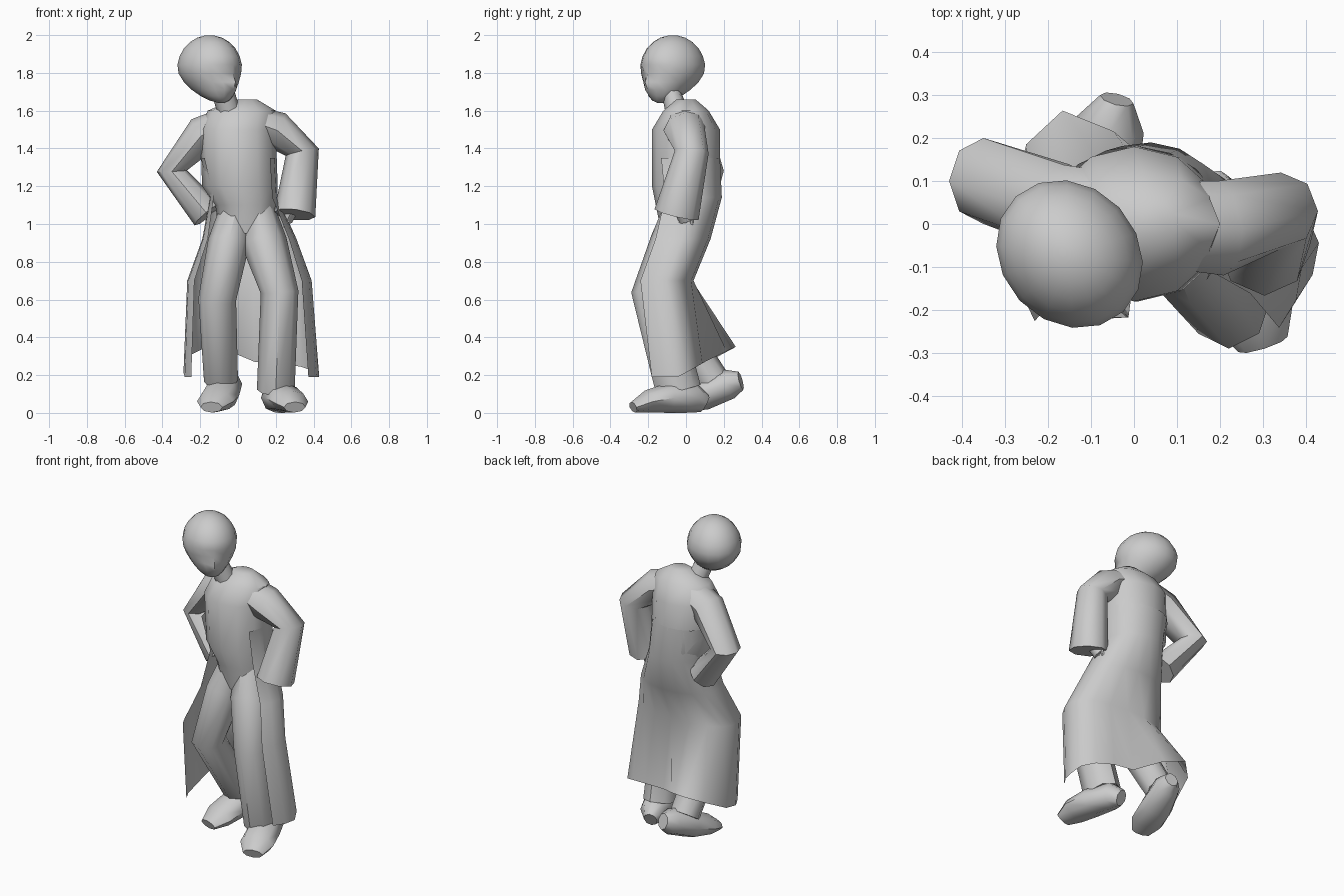
import bpy, bmesh, math
from mathutils import Vector, Matrix

cube = bpy.data.objects.get("Cube")
if cube:
    bpy.data.objects.remove(cube, do_unlink=True)

grey = bpy.data.materials.new("plain grey")
grey.use_nodes = True
grey.diffuse_color = (.6, .6, .6, 1)
grey.node_tree.nodes["Principled BSDF"].inputs["Base Color"].default_value = grey.diffuse_color

AXIS_X, AXIS_Y, AXIS_Z = Matrix.Identity(3)


def loft(name, rings, closed=True):
    """Skin a list of vertex rings; open strips are left uncapped."""
    bm = bmesh.new()
    rows = [[bm.verts.new(point) for point in ring] for ring in rings]
    count = len(rows[0])
    for low, high in zip(rows, rows[1:]):
        for i in range(count if closed else count - 1):
            j = (i + 1) % count
            bm.faces.new((low[i], low[j], high[j], high[i]))
    if closed:
        bm.faces.new(rows[0])
        bm.faces.new(rows[-1])
    bmesh.ops.recalc_face_normals(bm, faces=bm.faces)
    mesh = bpy.data.meshes.new(name)
    bm.to_mesh(mesh)
    bm.free()
    mesh.materials.append(grey)
    part = bpy.data.objects.new(name, mesh)
    bpy.context.collection.objects.link(part)
    bpy.ops.object.select_all(action='DESELECT')
    part.select_set(True)
    bpy.context.view_layer.objects.active = part
    bpy.ops.object.shade_smooth_by_angle(angle=math.radians(50))


def oval(centre, side, depth, count):
    """Ring of points around a centre, spanned by two half axes."""
    angles = [math.tau * i / count for i in range(count)]
    return [Vector(centre) + side * math.cos(a) + depth * math.sin(a) for a in angles]


def tube(name, path, reference=AXIS_Y, count=8):
    """Limb along a path of (centre, half width, half depth)."""
    centres = [Vector(step[0]) for step in path]
    rings = []
    for i, (centre, width, depth) in enumerate(path):
        before, after = centres[max(i - 1, 0)], centres[min(i + 1, len(path) - 1)]
        along = (after - before).normalized()
        side = reference.cross(along).normalized()
        ring = oval(centre, side * width, along.cross(side) * depth, count)
        for point in ring:
            point.z = max(point.z, 0)
        rings.append(ring)
    loft(name, rings)


def shoe(name, heel, toe, lift):
    """Shoe from heel to toe, with the heel lifted off the ground."""
    heel, toe = Vector(heel), Vector(toe)
    profile = ((0, .04, .05), (.15, .08, .08), (.5, .1, .08), (.8, .1, .06), (1, .06, .03))
    path = []
    for part, width, height in profile:
        raised = AXIS_Z * (height + lift * (1 - part) ** 3)
        path.append((heel.lerp(toe, part) + raised, width, height))
    tube(name, path, reference=AXIS_Z)


# Torso, leaning over the hips: (centre x, height, half width, half depth)
torso = ((.05, .95, .15, .13), (.04, 1.1, .16, .16), (.01, 1.2, .2, .18), (0, 1.5, .2, .18),
         (.02, 1.6, .18, .12), (.04, 1.66, .06, .05))
loft("torso", [oval((x, 0, z), AXIS_X * width, AXIS_Y * depth, 12)
               for x, z, width, depth in torso])

tube("neck", [((-.05, -.05, 1.6), .06, .06), ((-.08, -.08, 1.7), .06, .05)])

# Head: a ball whose lower half narrows and moves forward into the chin
sides, levels = 16, 12
face_push = {("eye", 1): -.02, ("nose", 0): .03, ("lips", 0): .02, ("lips", 1): .01}
face_level = {6: "eye", 7: "nose", 8: "lips"}
place = Matrix.Translation((-.15, -.07, 1.82)) @ Matrix.Rotation(math.radians(43), 4, 'Z')
head = []
for level in range(levels):
    tilt = math.pi * (level + .5) / levels
    jaw = max(0, -math.cos(tilt))
    depth = .185 * math.sin(tilt) * (1 - .2 * jaw)
    width = .16 * math.sin(tilt) * (1 - .25 * jaw)
    ring = []
    for i in range(sides):
        turn = math.tau * i / sides
        push = face_push.get((face_level.get(level), min(i, sides - i)), 0)
        forward = (depth + push) * math.cos(turn) + .09 * jaw ** 2
        ring.append(place @ Vector((width * math.sin(turn), -forward, .18 * math.cos(tilt))))
    head.append(ring)
loft("head", head)

# Sleeves: the left hangs to the hip, the right is bent sharply
tube("left_sleeve", [((.06, 0, 1.55), .08, .1), ((.2, -.01, 1.5), .1, .11),
                     ((.34, .03, 1.38), .09, .09), ((.3, -.05, 1.05), .11, .12)])
tube("right_sleeve", [((-.06, .02, 1.54), .08, .1), ((-.18, .04, 1.48), .1, .1),
                      ((-.35, .1, 1.28), .08, .1), ((-.16, .05, 1.05), .09, .09)])

# Left hand with short fingers, resting on the hip
tube("left_hand", [((.3, -.03, 1.1), .03, .04), ((.26, 0, 1.02), .03, .04)])
for y in (-.03, 0, .03):
    tube("left_finger", [((.27, y, 1.04), .01, .01), ((.25, y, .98), .01, .01)], count=5)

# Trouser legs, the right one bent back below the knee
tube("left_leg", [((.1, 0, 1.12), .08, .1), ((.14, -.06, .9), .12, .13),
                  ((.22, -.17, .64), .1, .12), ((.2, -.04, .12), .1, .12)])
tube("right_leg", [((0, 0, 1.12), .08, .1), ((-.05, -.05, .9), .11, .13),
                   ((-.11, -.14, .6), .1, .1), ((-.09, .14, .17), .09, .09)])

shoe("left_shoe", heel=(.18, .1, 0), toe=(.3, -.28, 0), lift=0)
shoe("right_shoe", heel=(-.04, .29, 0), toe=(-.14, -.1, 0), lift=.12)

# Open coat wrapped round the back: (centre x, y, z, half width, half depth, hem kick)
coat_rows = ((0, .01, 1.35, .2, .17, 0), (.03, .03, 1.14, .18, .16, 0),
             (.06, -.02, .92, .25, .15, 0), (.06, -.1, .7, .33, .14, 0),
             (.07, -.04, .19, .36, .14, .2))
coat = []
for x, y, z, width, depth, kick in coat_rows:
    row = []
    for step in range(13):
        a = math.radians(-45 + step * 22)
        across, back = math.cos(a), math.sin(a)
        if back < 0:  # front flaps run straight forward past the legs
            across = math.copysign(math.sqrt(abs(across)), across)
            depth_here = .2
        else:
            depth_here = depth
        flare = kick * max(0, -math.sin(a * 2)) if back > 0 else 0
        rise = flare / 2 + kick * max(0, back) * .4
        row.append((x + width * across, y + depth_here * back + flare, z + rise))
    coat.append(row)
loft("coat", coat, closed=False)
